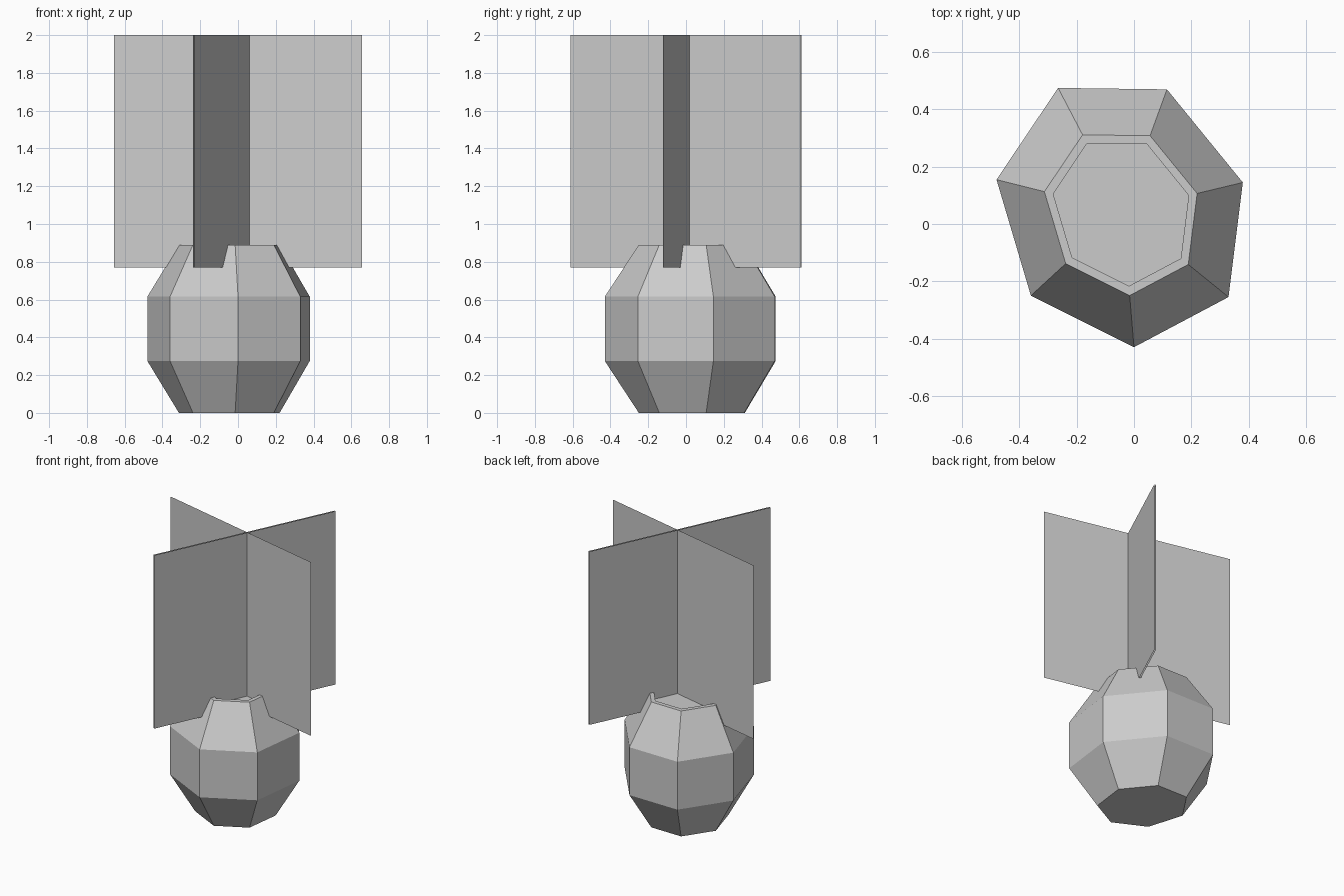
import bpy
import bmesh
from mathutils import Vector

cube = bpy.data.objects.get("Cube")
if cube:
    bpy.data.objects.remove(cube, do_unlink=True)

# One plain grey for everything
GREY = (0.6, 0.6, 0.6, 1)
grey = bpy.data.materials.new("plain grey")
grey.use_nodes = True
grey.diffuse_color = GREY
grey.node_tree.nodes["Principled BSDF"].inputs["Base Color"].default_value = GREY


def make_object(name, bm):
    mesh = bpy.data.meshes.new(name)
    bm.to_mesh(mesh)
    bm.free()
    mesh.materials.append(grey)
    obj = bpy.data.objects.new(name, mesh)
    bpy.context.collection.objects.link(obj)
    return obj


# Pot: an uneven seven-sided outline, scaled about its centre at each level
outline = [Vector(p) for p in (
    (0, -.43), (.33, -.255), (.38, .145), (.115, .47),
    (-.265, .475), (-.48, .155), (-.36, -.25))]
centre = sum(outline, Vector((0, 0))) / len(outline)
# (scale, height): base, belly, shoulder, rim, inner rim, soil
levels = [(.62, 0), (1, .275), (1, .615), (.62, .89), (.55, .89), (.55, .84)]

bm = bmesh.new()
rings = []
for scale, z in levels:
    points = [centre + (p - centre) * scale for p in outline]
    rings.append([bm.verts.new((p.x, p.y, z)) for p in points])
for low, high in zip(rings, rings[1:]):
    for i in range(len(outline)):
        j = (i + 1) % len(outline)
        bm.faces.new((low[i], low[j], high[j], high[i]))
bm.faces.new(rings[0][::-1])
bm.faces.new(rings[-1])
make_object("pot", bm)


# Plant: two upright crossed panels, each a close pair of open sheets
def make_panel(name, start, end, gap, bottom=.77, top=2.0):
    start, end = Vector(start), Vector(end)
    along = (end - start).normalized()
    normal = Vector((along.y, -along.x))
    bm = bmesh.new()
    for side in (1, -1):
        a, b = (p + normal * side * gap / 2 for p in (start, end))
        corners = [(a.x, a.y, bottom), (b.x, b.y, bottom),
                   (b.x, b.y, top), (a.x, a.y, top)]
        bm.faces.new([bm.verts.new(c) for c in corners[::side]])
    make_object(name, bm)


make_panel("wide_leaf_panel", (-.655, .18), (.655, -.12), .004)
make_panel("deep_leaf_panel", (-.235, -.61), (.335, .61), .01)
